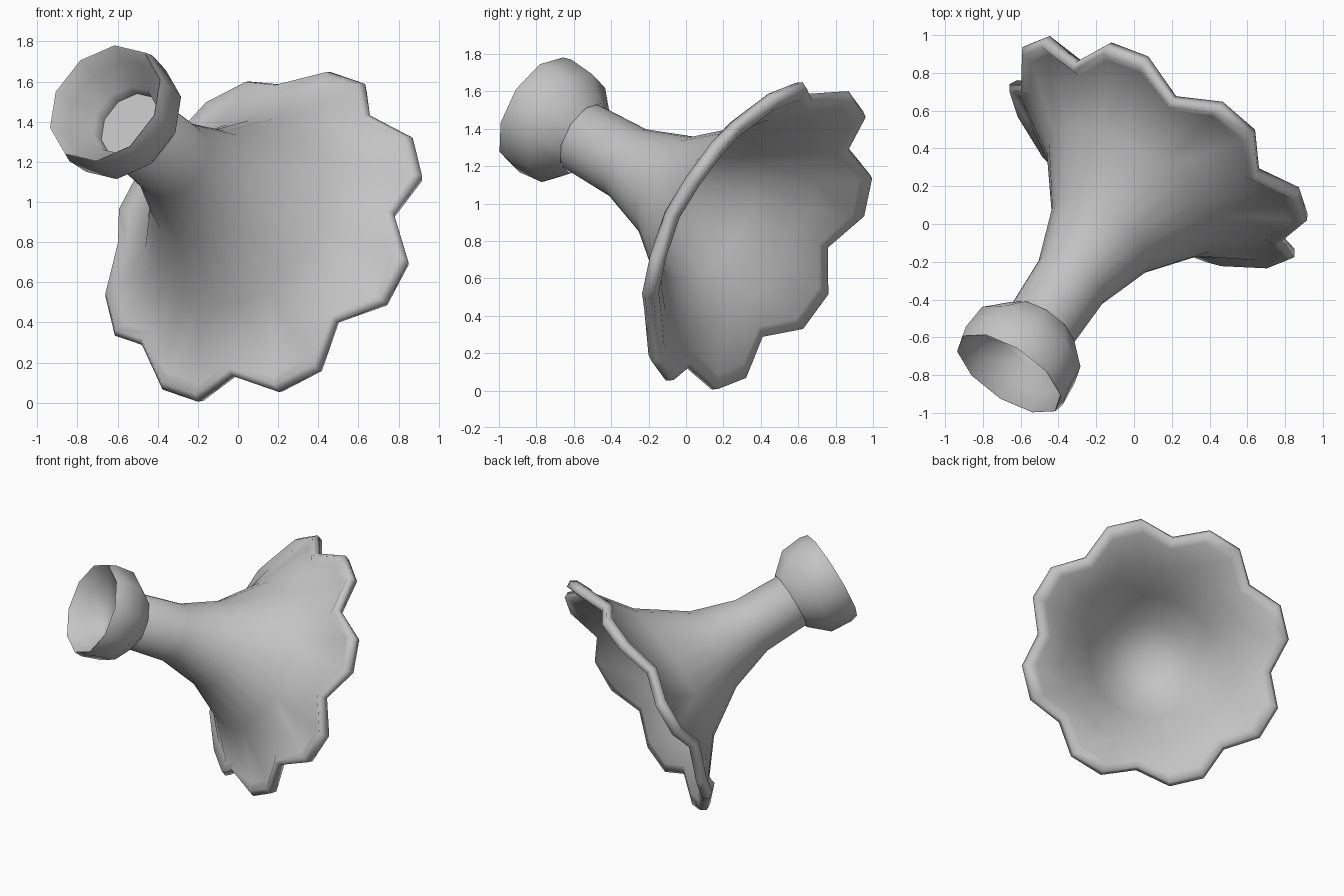
import bpy, bmesh, math
from mathutils import Vector

old = bpy.data.objects.get("Cube")
if old:
    bpy.data.objects.remove(old, do_unlink=True)

# One plain grey
grey = bpy.data.materials.new("grey")
grey.use_nodes = True
tone = (0.55, 0.55, 0.55, 1)
grey.diffuse_color = tone
grey.node_tree.nodes["Principled BSDF"].inputs["Base Color"].default_value = tone

# Tilted frame: the axis runs from the foot out through the bell mouth
MOUTH = Vector((0.105, 0.345, 0.847))
AXIS = Vector((0.506, 0.75, -0.425)).normalized()
U = Vector((0.115, 0.33, 0.72))
U = (U - AXIS * U.dot(AXIS)).normalized()
V = AXIS.cross(U)


def point(back, radius, angle):
    """Point a distance back from the mouth, out from the axis."""
    out = U * math.cos(angle) + V * math.sin(angle)
    return MOUTH - AXIS * back + out * radius


def lathe(name, profile, sides, smooth_angle):
    """Spin (back, radius, flute) rings; a flute lifts two of every three points."""
    bm = bmesh.new()
    rings = []
    for back, radius, flute in profile:
        if radius == 0:
            rings.append([bm.verts.new(point(back, 0, 0))])
            continue
        ring = []
        for i in range(sides):
            lift = flute if i % 3 else 0
            ring.append(bm.verts.new(point(back - lift * 0.7, radius + lift,
                                           math.tau * i / sides)))
        rings.append(ring)
    for a, b in zip(rings, rings[1:]):
        for i in range(sides):
            j = (i + 1) % sides
            if len(a) == 1:
                bm.faces.new((a[0], b[i], b[j]))
            elif len(b) == 1:
                bm.faces.new((a[i], a[j], b[0]))
            else:
                bm.faces.new((a[i], a[j], b[j], b[i]))
    bmesh.ops.recalc_face_normals(bm, faces=bm.faces)
    mesh = bpy.data.meshes.new(name)
    bm.to_mesh(mesh)
    bm.free()
    mesh.materials.append(grey)
    obj = bpy.data.objects.new(name, mesh)
    bpy.context.collection.objects.link(obj)
    bpy.ops.object.select_all(action='DESELECT')
    obj.select_set(True)
    bpy.context.view_layer.objects.active = obj
    bpy.ops.object.shade_smooth_by_angle(angle=math.radians(smooth_angle))
    return obj


# Neck flaring into an eight-petal bell with a rolled lip and an inner bowl
lathe("flared_bell", [
    (1.22, 0, 0), (1.22, 0.17, 0), (1.19, 0.194, 0), (0.86, 0.205, 0),
    (0.55, 0.305, 0), (0.24, 0.51, 0.015), (0.06, 0.735, 0.1),
    (0.07, 0.785, 0.11), (0.03, 0.808, 0.11), (-0.01, 0.785, 0.11),
    (0.01, 0.72, 0.1), (0.11, 0.6, 0.03), (0.3, 0.42, 0),
    (0.56, 0.26, 0), (0.64, 0, 0)], 24, 80)

# Ten-sided cup at the end of the neck, with a recessed floor
lathe("foot_cup", [
    (1.25, 0, 0), (1.25, 0.18, 0), (1.32, 0.185, 0), (1.4, 0.29, 0),
    (1.512, 0.316, 0), (1.515, 0.322, 0), (1.46, 0.335, 0), (1.31, 0.322, 0),
    (1.18, 0.206, 0)], 10, 50)
